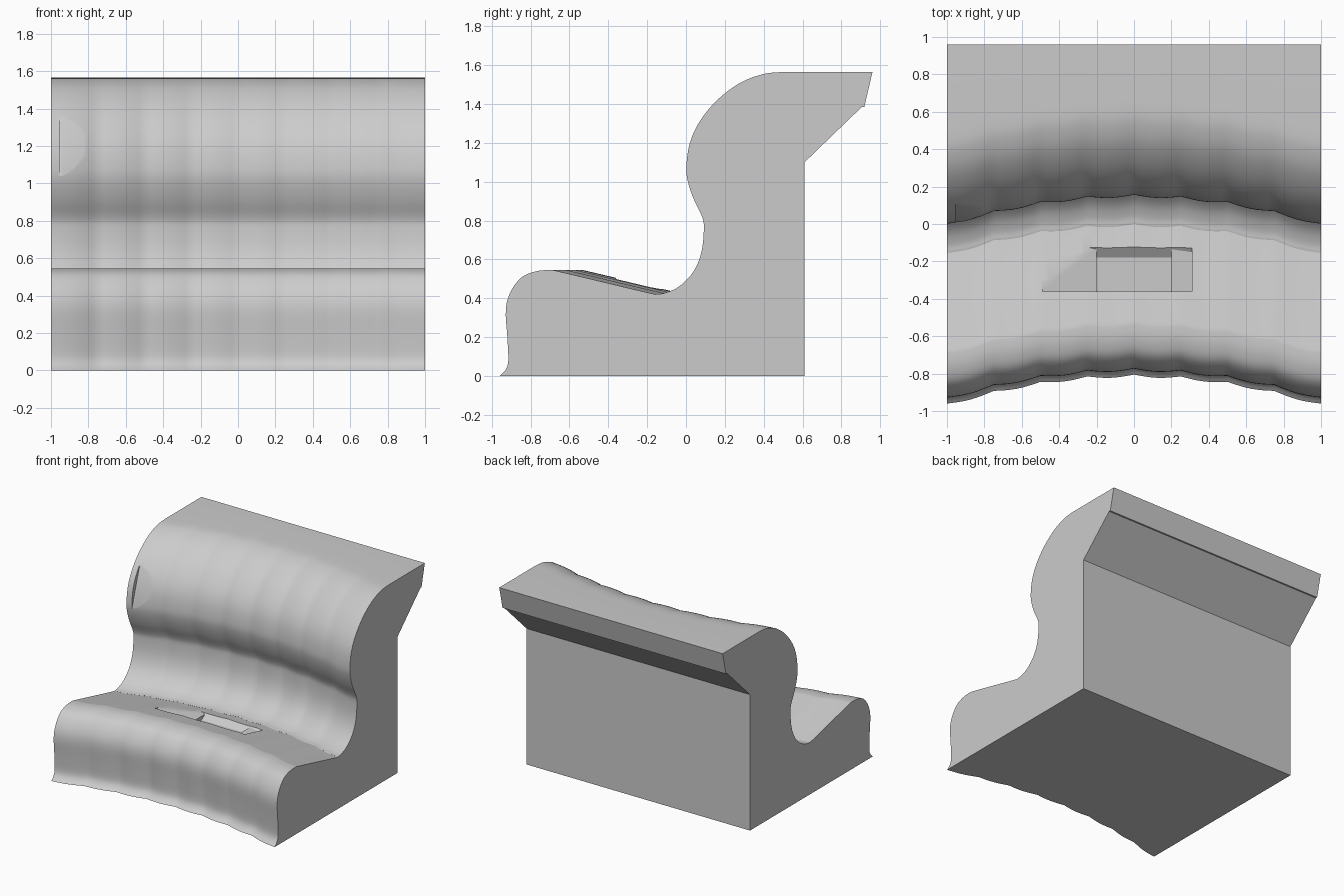
import bpy, bmesh, math
from mathutils import Vector

if "Cube" in bpy.data.objects:
    bpy.data.objects.remove(bpy.data.objects["Cube"], do_unlink=True)

stone = bpy.data.materials.new("light_grey")
stone.use_nodes = True
GREY = (0.6, 0.6, 0.6, 1)
stone.diffuse_color = GREY
stone.node_tree.nodes["Principled BSDF"].inputs["Base Color"].default_value = GREY


def smooth_path(pts, steps):
    """Catmull-Rom curve through the points."""
    p = [Vector(q) for q in pts]
    p = [p[0]] + p + [p[-1]]
    out = []
    for i in range(1, len(p) - 2):
        a, b, c, d = p[i - 1:i + 3]
        for s in range(steps):
            t = s / steps
            out.append(0.5 * (2 * b + (c - a) * t + (2 * a - 5 * b + 4 * c - d) * t ** 2
                              + (3 * b - a - 3 * c + d) * t ** 3))
    return out + [p[-1]]


def setback(x):
    """Concave sweep of the front, with eight shallow flutes."""
    return 0.155 * (1 - x * x) - 0.015 * abs(math.sin(math.pi * x * 4))


def loft(name, sections):
    """Closed solid through matching loops of points."""
    bm = bmesh.new()
    loops = [[bm.verts.new(v) for v in sec] for sec in sections]
    n = len(loops[0])
    for a, b in zip(loops, loops[1:]):
        for i in range(n):
            j = (i + 1) % n
            bm.faces.new((a[i], a[j], b[j], b[i]))
    bm.faces.new(loops[0])
    bm.faces.new(loops[-1])
    bmesh.ops.recalc_face_normals(bm, faces=bm.faces)
    mesh = bpy.data.meshes.new(name)
    bm.to_mesh(mesh)
    bm.free()
    ob = bpy.data.objects.new(name, mesh)
    bpy.context.collection.objects.link(ob)
    mesh.materials.append(stone)
    return ob


# Bench body: seat and backrest profile (y, z) swept across the width
front = smooth_path([
    (-0.96, 0), (-0.93, 0.03), (-0.915, 0.08), (-0.92, 0.2), (-0.928, 0.34),
    (-0.905, 0.43), (-0.85, 0.505), (-0.78, 0.537), (-0.7, 0.545), (-0.62, 0.53),
    (-0.2, 0.43), (-0.15, 0.422), (-0.1, 0.43), (-0.03, 0.465), (0.04, 0.54),
    (0.08, 0.64), (0.092, 0.76), (0.083, 0.82), (0.04, 0.91), (0.01, 1.0),
    (0.002, 1.08), (0.02, 1.2), (0.07, 1.31), (0.16, 1.42), (0.28, 1.51),
    (0.4, 1.555), (0.5, 1.565)], 4)
back = [(0.96, 1.565), (0.918, 1.385), (0.905, 1.385), (0.61, 1.1), (0.61, 0)]
COLS = 64
sections = []
for i in range(COLS + 1):
    x = -1 + 2 * i / COLS
    sections.append([(x, y + setback(x), z) for y, z in front] + [(x, y, z) for y, z in back])
bench = loft("bench_body", sections)

# Seat recess: stepped floor with a sloping rear wall
floor = [(-0.49, 0.485), (-0.2, 0.44), (-0.2, 0.41), (0.2, 0.41), (0.2, 0.44),
         (0.31, 0.43), (0.31, 0.53), (-0.49, 0.53)]
seat_cutter = loft("seat_recess_cutter", [
    [(x, -0.36, z) for x, z in floor],
    [(x, -0.12 - (0.45 - z) * 1.5, z) for x, z in floor]])

# Flat notch shaved off the backrest near one end
wedge = [(0.01, 1.04), (0.106, 1.35), (-0.2, 1.35), (-0.2, 1.04)]
notch_cutter = loft("backrest_notch_cutter", [
    [(x, y, z) for y, z in wedge] for x in (-0.955, -0.75)])

# Cut both details, then shade
bpy.context.view_layer.objects.active = bench
for cutter in (seat_cutter, notch_cutter):
    cutter.hide_render = True
    mod = bench.modifiers.new("cut", 'BOOLEAN')
    mod.operation = 'DIFFERENCE'
    mod.solver = 'EXACT'
    mod.object = cutter
    bpy.ops.object.modifier_apply(modifier=mod.name)
    bpy.data.objects.remove(cutter, do_unlink=True)

bpy.ops.object.select_all(action='DESELECT')
bench.select_set(True)
bpy.ops.object.shade_smooth_by_angle(angle=math.radians(30))
